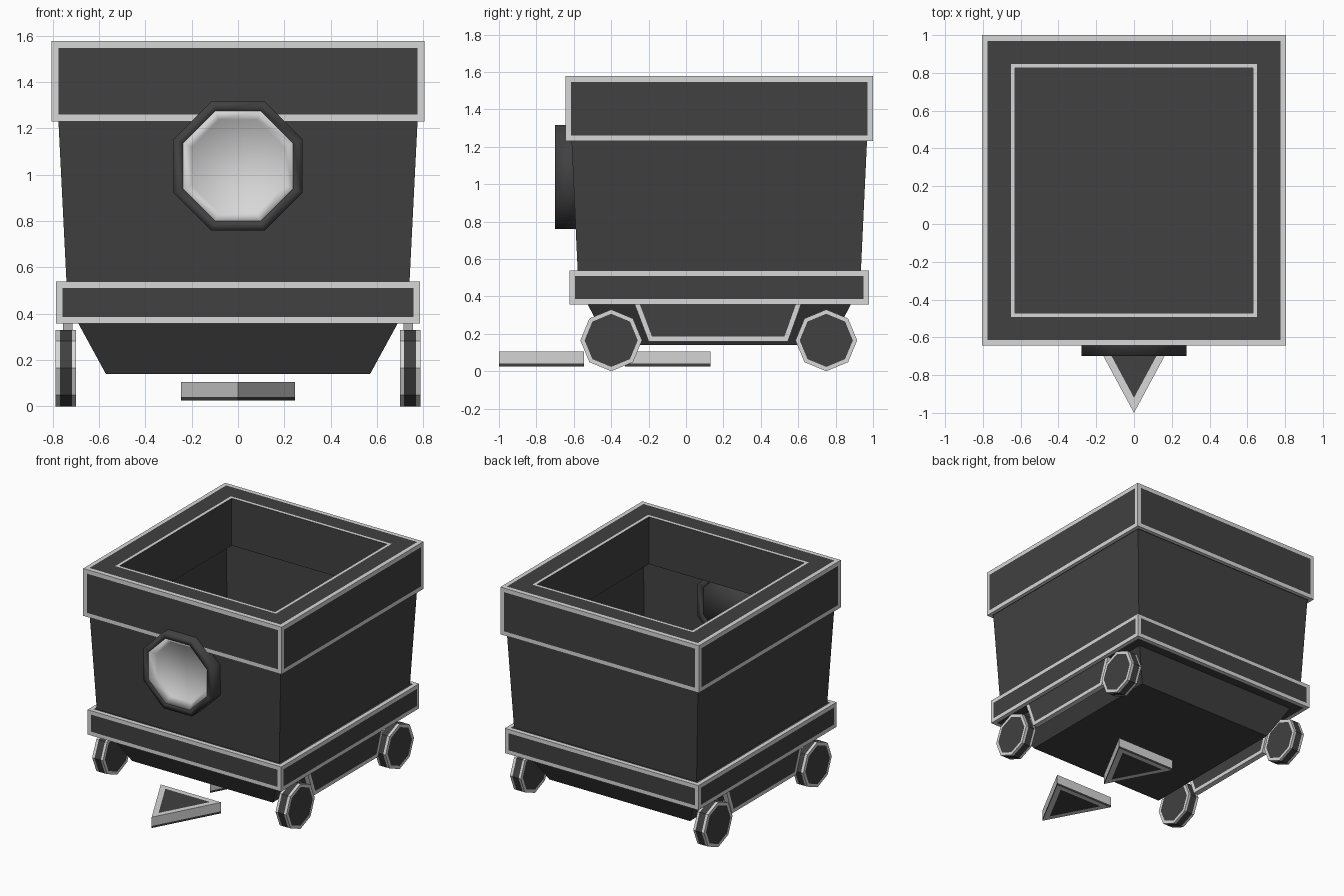
import bpy, bmesh, math

if "Cube" in bpy.data.objects:
    bpy.data.objects.remove(bpy.data.objects["Cube"])

def material(name, v):
    m = bpy.data.materials.new(name)
    m.diffuse_color = (v, v, v, 1)
    m.use_nodes = True
    m.node_tree.nodes["Principled BSDF"].inputs["Base Color"].default_value = m.diffuse_color
    return m

MATS = [material("dark charcoal", 0.052), material("light grey trim", 0.68)]
DARK, LIGHT, PANEL = 0, 1, 2      # PANEL = dark face framed by a light border
CY = 0.178                        # centre of the wagon along y


def loft(name, loops, bands, caps=(None, None), closed=False, border=0.028, smooth=False):
    """Join successive point loops with bands of faces, coloured per band."""
    bm = bmesh.new()
    rings = [[bm.verts.new(p) for p in lp] for lp in loops]
    n = len(rings[0])
    panels = []

    def paint(face, kind):
        face.material_index = LIGHT if kind == PANEL else kind
        face.smooth = smooth
        if kind == PANEL:
            panels.append(face)

    for k, kind in enumerate(bands):
        a, b = rings[k], rings[(k + 1) % len(rings)]
        for i in range(n):
            j = (i + 1) % n
            paint(bm.faces.new((a[i], a[j], b[j], b[i])), kind)
    if caps[0] is not None:
        paint(bm.faces.new(rings[0][::-1]), caps[0])
    if caps[1] is not None:
        paint(bm.faces.new(rings[-1]), caps[1])
    if closed or None not in caps:
        bmesh.ops.recalc_face_normals(bm, faces=bm.faces[:])
    if panels:
        bmesh.ops.inset_individual(bm, faces=panels, thickness=border, use_even_offset=True)
        for f in panels:
            f.material_index = DARK
    me = bpy.data.meshes.new(name)
    bm.to_mesh(me)
    bm.free()
    for m in MATS:
        me.materials.append(m)
    ob = bpy.data.objects.new(name, me)
    bpy.context.collection.objects.link(ob)
    return ob


def rect(hx, hy, z):
    return [(-hx, CY - hy, z), (hx, CY - hy, z), (hx, CY + hy, z), (-hx, CY + hy, z)]


def octagon(r, phase):
    return [(r * math.cos(phase + i * math.pi / 4), r * math.sin(phase + i * math.pi / 4))
            for i in range(8)]


# Upper rim: hollow frame with framed outer sides
loft("upper_rim",
     [rect(0.63, 0.648, 1.23), rect(0.63, 0.648, 1.577), rect(0.652, 0.67, 1.577),
      rect(0.775, 0.792, 1.577), rect(0.805, 0.822, 1.577), rect(0.805, 0.822, 1.23),
      rect(0.78, 0.797, 1.23)],
     [DARK, LIGHT, DARK, LIGHT, PANEL, LIGHT, DARK], closed=True, border=0.03)

# Tapered body walls, open inside
loft("body_walls", [rect(0.74, 0.757, 0.535), rect(0.775, 0.79, 1.235)], [PANEL])

# Base slab, also the floor of the hold
loft("base_slab", [rect(0.785, 0.80, 0.357), rect(0.785, 0.80, 0.538)], [PANEL],
     caps=(PANEL, PANEL))

# Tapered undercarriage
loft("undercarriage", [rect(0.57, 0.59, 0.14), rect(0.69, 0.705, 0.36)], [DARK],
     caps=(DARK, DARK))

# Side skirts between the wheels, and the four wheels
for s, side in ((-1, "left"), (1, "right")):
    skirt = [(-0.20, 0.16), (0.545, 0.16), (0.625, 0.385), (-0.285, 0.385)]
    loft(side + "_skirt", [[(s * x, y, z) for y, z in skirt] for x in (0.715, 0.755)],
         [LIGHT], caps=(PANEL, PANEL), border=0.026)
    for y, end in ((-0.40, "front"), (0.75, "rear")):
        profile = [(0.70, 0.142), (0.70, 0.165), (0.717, 0.165), (0.768, 0.165),
                   (0.787, 0.165), (0.787, 0.142)]
        loft(f"{end}_{side}_wheel",
             [[(s * x, y + a, 0.165 + b) for a, b in octagon(r, 0)] for x, r in profile],
             [LIGHT, LIGHT, DARK, LIGHT, LIGHT], caps=(DARK, DARK))


# Octagonal front lamp: housing and recessed lens
def lamp_ring(apothem, y):
    return [(a, y, 1.037 + b)
            for a, b in octagon(apothem / math.cos(math.pi / 8), math.pi / 8)]

loft("lamp_housing", [lamp_ring(0.237, -0.53), lamp_ring(0.278, -0.53),
                      lamp_ring(0.278, -0.70), lamp_ring(0.237, -0.70)],
     [DARK] * 4, closed=True, smooth=True)
loft("lamp_lens", [lamp_ring(0.237, -0.54), lamp_ring(0.237, -0.70), lamp_ring(0.20, -0.655)],
     [LIGHT, LIGHT], caps=(DARK, LIGHT), smooth=True)


# Two wedge-shaped deflectors near the ground
def triangle(scale, z, dy):
    cy = -0.691
    pts = [(0, -1.0), (0.245, -0.545), (-0.245, -0.545)]
    return [(x * scale, cy + (y - cy) * scale + dy, z) for x, y in pts]

for name, dy in (("front_deflector", 0), ("rear_deflector", 0.675)):
    loft(name, [triangle(0.74, 0.025, dy), triangle(1, 0.025, dy), triangle(1, 0.04, dy),
                triangle(1, 0.105, dy), triangle(0.74, 0.105, dy)],
         [LIGHT, DARK, LIGHT, LIGHT], caps=(DARK, DARK))
